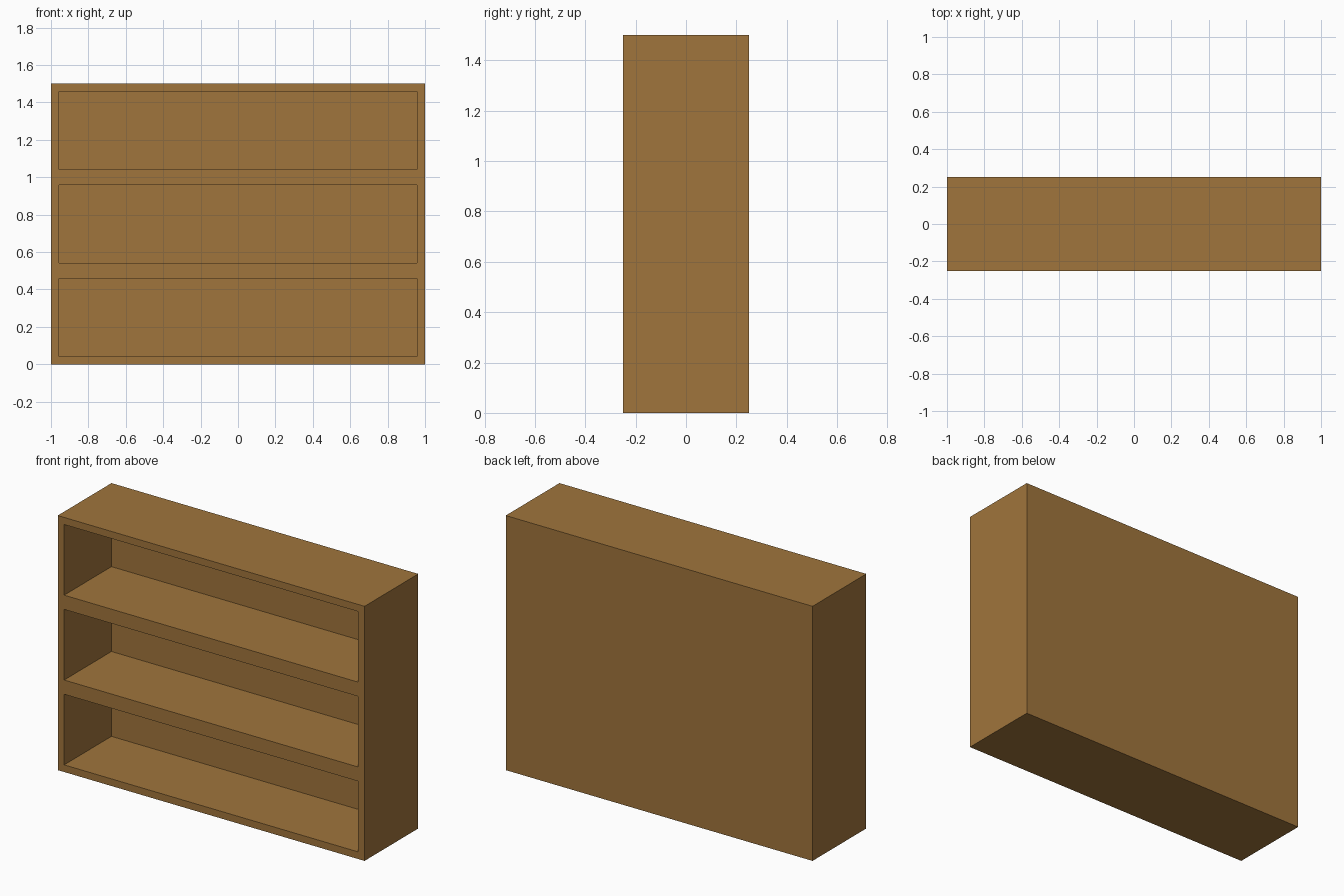
import bpy, bmesh
from mathutils import Vector

if "Cube" in bpy.data.objects:
    bpy.data.objects.remove(bpy.data.objects["Cube"])

WIDTH, DEPTH, HEIGHT = 2.0, 0.5, 1.5
SHELVES = 3
BOARD = 0.042      # frame width around each opening
RECESS = 0.44      # depth of each compartment

wood = bpy.data.materials.new("brown wood")
wood.diffuse_color = (0.352, 0.178, 0.045, 1)
wood.use_nodes = True
wood.node_tree.nodes["Principled BSDF"].inputs["Base Color"].default_value = wood.diffuse_color

# Solid cabinet block standing on the ground
bm = bmesh.new()
bmesh.ops.create_cube(bm, size=1)
bmesh.ops.scale(bm, vec=(WIDTH, DEPTH, HEIGHT), verts=bm.verts)
bmesh.ops.translate(bm, vec=(0, 0, HEIGHT / 2), verts=bm.verts)

# Divide into equal tiers
for i in range(1, SHELVES):
    bmesh.ops.bisect_plane(bm, geom=bm.verts[:] + bm.edges[:] + bm.faces[:],
                           plane_co=(0, 0, HEIGHT * i / SHELVES), plane_no=(0, 0, 1))

# Inset each front tier and push it back to form an open compartment
bm.normal_update()
fronts = [f for f in bm.faces if f.normal.y < -0.9]
bmesh.ops.inset_individual(bm, faces=fronts, thickness=BOARD, use_even_offset=True)
backs = bmesh.ops.extrude_discrete_faces(bm, faces=fronts)["faces"]
bmesh.ops.translate(bm, vec=Vector((0, RECESS, 0)),
                    verts=list({v for f in backs for v in f.verts}))
bmesh.ops.recalc_face_normals(bm, faces=bm.faces)

mesh = bpy.data.meshes.new("bookcase")
bm.to_mesh(mesh)
bm.free()
mesh.materials.append(wood)
bpy.context.collection.objects.link(bpy.data.objects.new("bookcase", mesh))
